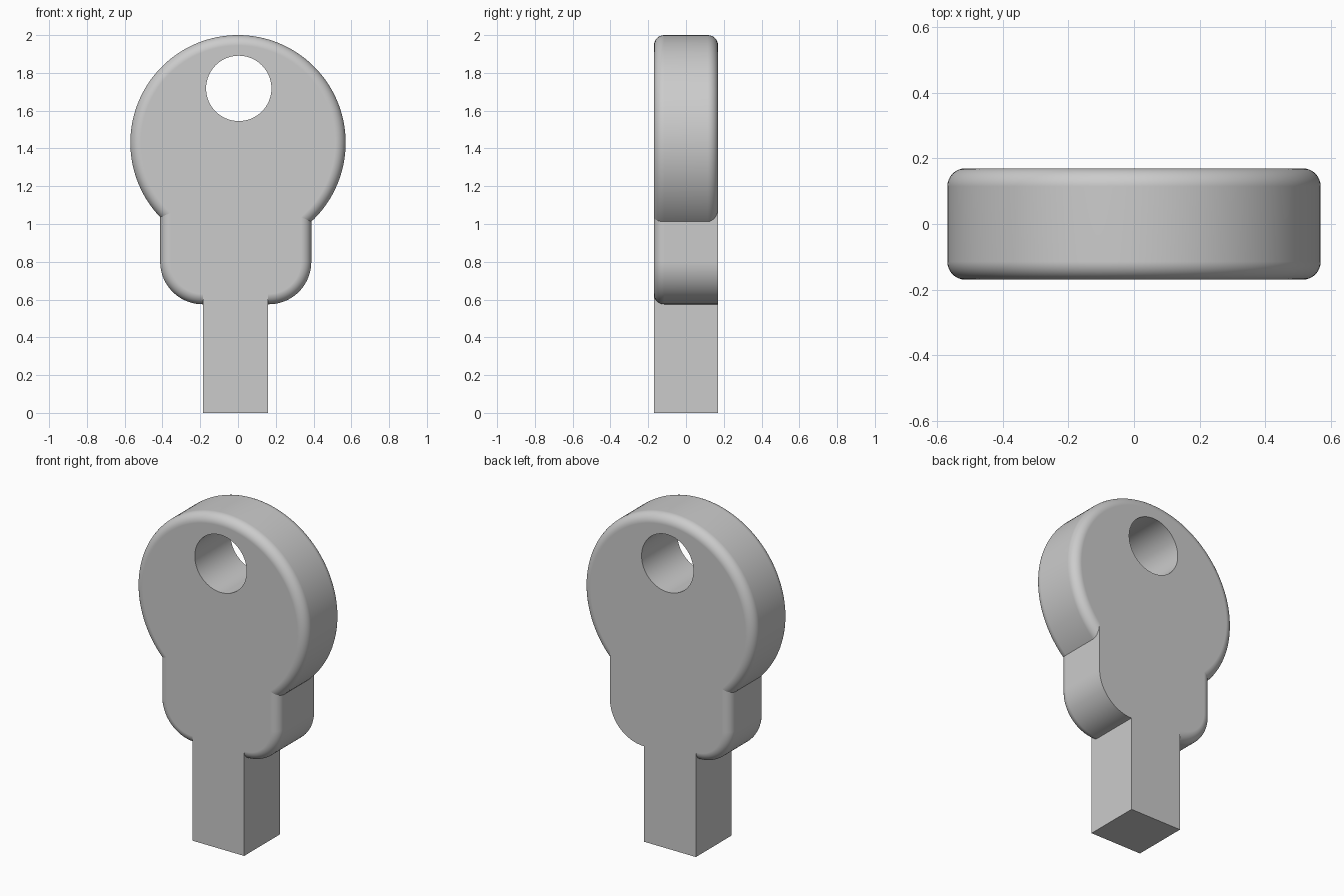
import bpy, bmesh
from math import sin, cos, pi, radians

if "Cube" in bpy.data.objects:
    bpy.data.objects.remove(bpy.data.objects["Cube"])

HALF = 0.17      # half thickness of every part
FILLET = 0.055   # radius of the rounded rims

grey = bpy.data.materials.new("plain grey")
grey.use_nodes = True
colour = (0.6, 0.6, 0.6, 1)
grey.diffuse_color = colour
grey.node_tree.nodes["Principled BSDF"].inputs["Base Color"].default_value = colour


def arc(cx, cz, r, start, end, steps):
    """Points on an arc in the x-z plane, angles in degrees."""
    angles = [radians(start + (end - start) * i / steps) for i in range(steps + 1)]
    return [(cx + r * cos(a), cz + r * sin(a)) for a in angles]


def prism(name, outline, half=HALF, rounded=None):
    """Extrude an outline along y and round the rim edges the rule picks."""
    bm = bmesh.new()
    front = bm.faces.new([bm.verts.new((x, -half, z)) for x, z in outline])
    extruded = bmesh.ops.extrude_face_region(bm, geom=[front], use_keep_orig=True)
    for v in extruded["geom"]:
        if isinstance(v, bmesh.types.BMVert):
            v.co.y = half
    bmesh.ops.recalc_face_normals(bm, faces=bm.faces)
    if rounded:
        rims = []
        for e in bm.edges:
            a, b = (v.co for v in e.verts)
            if abs(a.y - b.y) < 1e-5 and rounded((a + b) / 2):
                rims.append(e)
        bmesh.ops.bevel(bm, geom=rims, offset=FILLET, offset_type='OFFSET',
                        segments=8, profile=0.5, affect='EDGES')
    mesh = bpy.data.meshes.new(name)
    bm.to_mesh(mesh)
    bm.free()
    mesh.materials.append(grey)
    obj = bpy.data.objects.new(name, mesh)
    bpy.context.collection.objects.link(obj)
    return obj


def finish(obj):
    """Smooth the curved surfaces and keep flat faces flat."""
    bpy.ops.object.select_all(action='DESELECT')
    obj.select_set(True)
    bpy.context.view_layer.objects.active = obj
    for m in list(obj.modifiers):
        bpy.ops.object.modifier_apply(modifier=m.name)
    bpy.ops.object.shade_smooth_by_angle(angle=radians(30))
    normals = obj.modifiers.new("flat faces", 'WEIGHTED_NORMAL')
    normals.keep_sharp = True


# Round head with the key ring hole
head = prism("head", arc(0, 1.43, 0.57, 0, 360, 128)[:-1], rounded=lambda p: True)
cutter = prism("hole_cutter", arc(0.004, 1.718, 0.173, 0, 360, 64)[:-1], half=0.4)
cutter.hide_render = True
hole = head.modifiers.new("hole", 'BOOLEAN')
hole.operation = 'DIFFERENCE'
hole.solver = 'EXACT'
hole.object = cutter
finish(head)
bpy.data.objects.remove(cutter)

# Collar under the head; the back rim is rounded on one side only
LEFT, RIGHT, BOTTOM, TOP, R = -0.412, 0.388, 0.575, 1.2, 0.225
outline = [(RIGHT, TOP), (LEFT, TOP)]
outline += arc(LEFT + R, BOTTOM + R, R, 180, 270, 24)
outline += arc(RIGHT - R, BOTTOM + R, R, 270, 360, 24)
collar = prism("collar", outline,
               rounded=lambda p: p.z < TOP - 0.01 and (p.y < 0 or p.x < -0.1))
finish(collar)

# Square blade, set into the collar
blade = prism("blade", [(-0.185, 0), (0.16, 0), (0.16, 0.64), (-0.185, 0.64)])
finish(blade)
